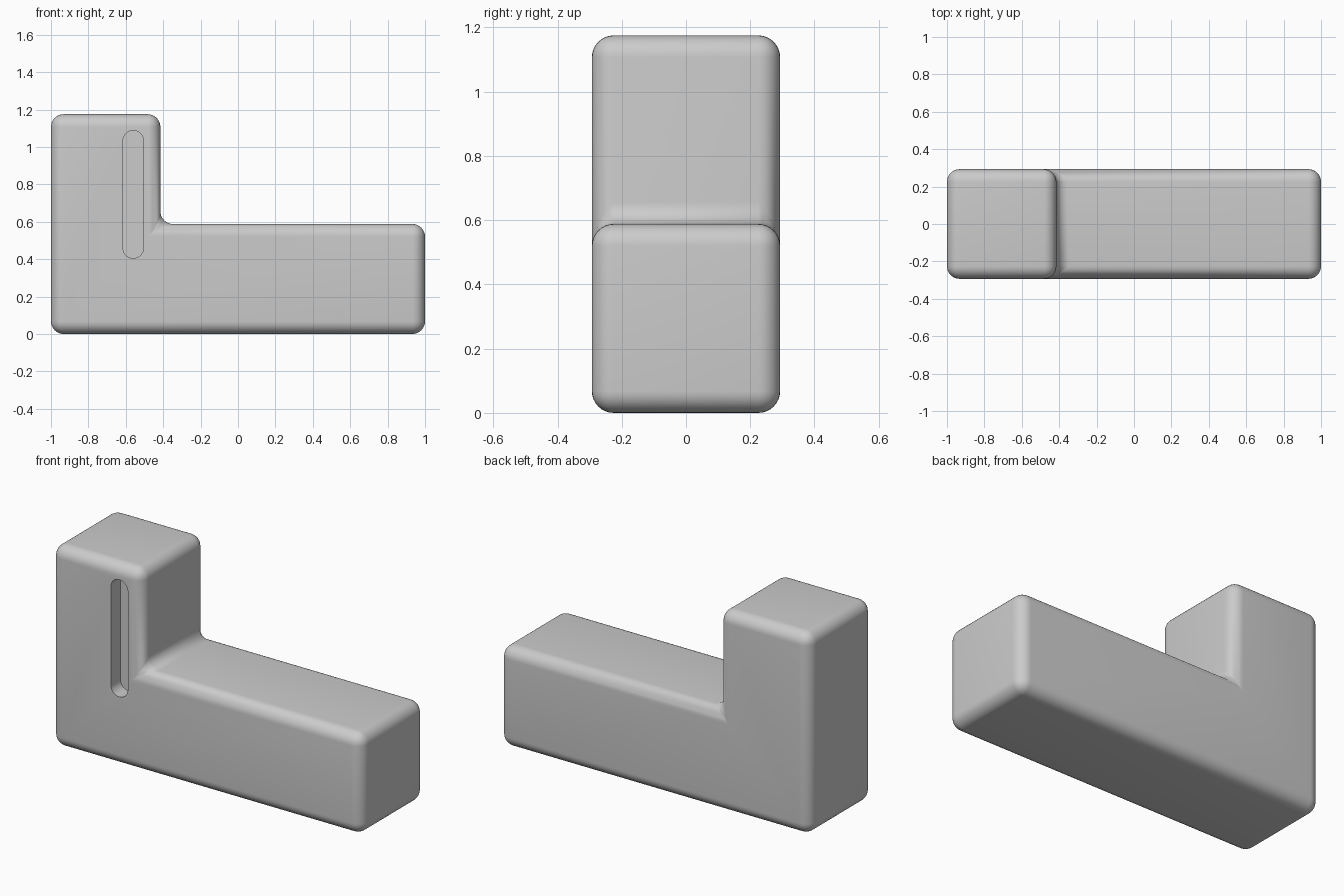
import bpy, bmesh, math

if "Cube" in bpy.data.objects:
    bpy.data.objects.remove(bpy.data.objects["Cube"])

DEPTH = 0.293    # half depth of the block
RADIUS = 0.068   # rounding of all block edges


def extrude_profile(name, points, y_front, y_back):
    """Solid from an (x, z) outline, extruded along y."""
    bm = bmesh.new()
    face = bm.faces.new([bm.verts.new((x, y_front, z)) for x, z in points])
    side = bmesh.ops.extrude_face_region(bm, geom=[face])["geom"]
    for v in side:
        if isinstance(v, bmesh.types.BMVert):
            v.co.y = y_back
    bmesh.ops.recalc_face_normals(bm, faces=bm.faces)
    mesh = bpy.data.meshes.new(name)
    bm.to_mesh(mesh)
    bm.free()
    obj = bpy.data.objects.new(name, mesh)
    bpy.context.collection.objects.link(obj)
    return obj


grey = bpy.data.materials.new("grey")
grey.diffuse_color = (0.6, 0.6, 0.6, 1)
grey.use_nodes = True
grey.node_tree.nodes["Principled BSDF"].inputs["Base Color"].default_value = grey.diffuse_color

# L-shaped block: upright column on the left, long arm to the right
block = extrude_profile("l_block", [
    (-1, 0), (1, 0), (1, 0.588), (-0.415, 0.588), (-0.415, 1.175), (-1, 1.175),
], -DEPTH, DEPTH)
block.data.materials.append(grey)

# Round-ended slot cutter on the front of the column
r, x0, z_low, z_high = 0.055, -0.56, 0.46, 1.033
arc = [math.pi * i / 16 for i in range(17)]
outline = [(x0 + r * math.cos(a), z_high + r * math.sin(a)) for a in arc]
outline += [(x0 - r * math.cos(a), z_low - r * math.sin(a)) for a in arc]
cutter = extrude_profile("slot_cutter", outline, -DEPTH - 0.1, -DEPTH + 0.088)
cutter.data.materials.append(grey)
cutter.hide_render = True

# Round every edge, then cut the slot with crisp edges
bevel = block.modifiers.new("rounding", 'BEVEL')
bevel.width = RADIUS
bevel.segments = 8
bevel.limit_method = 'ANGLE'
cut = block.modifiers.new("slot", 'BOOLEAN')
cut.operation = 'DIFFERENCE'
cut.solver = 'EXACT'
cut.object = cutter

bpy.ops.object.select_all(action='DESELECT')
block.select_set(True)
bpy.context.view_layer.objects.active = block
for name in ("rounding", "slot"):
    bpy.ops.object.modifier_apply(modifier=name)
bpy.ops.object.shade_smooth_by_angle(angle=math.radians(35))
bpy.data.objects.remove(cutter)
